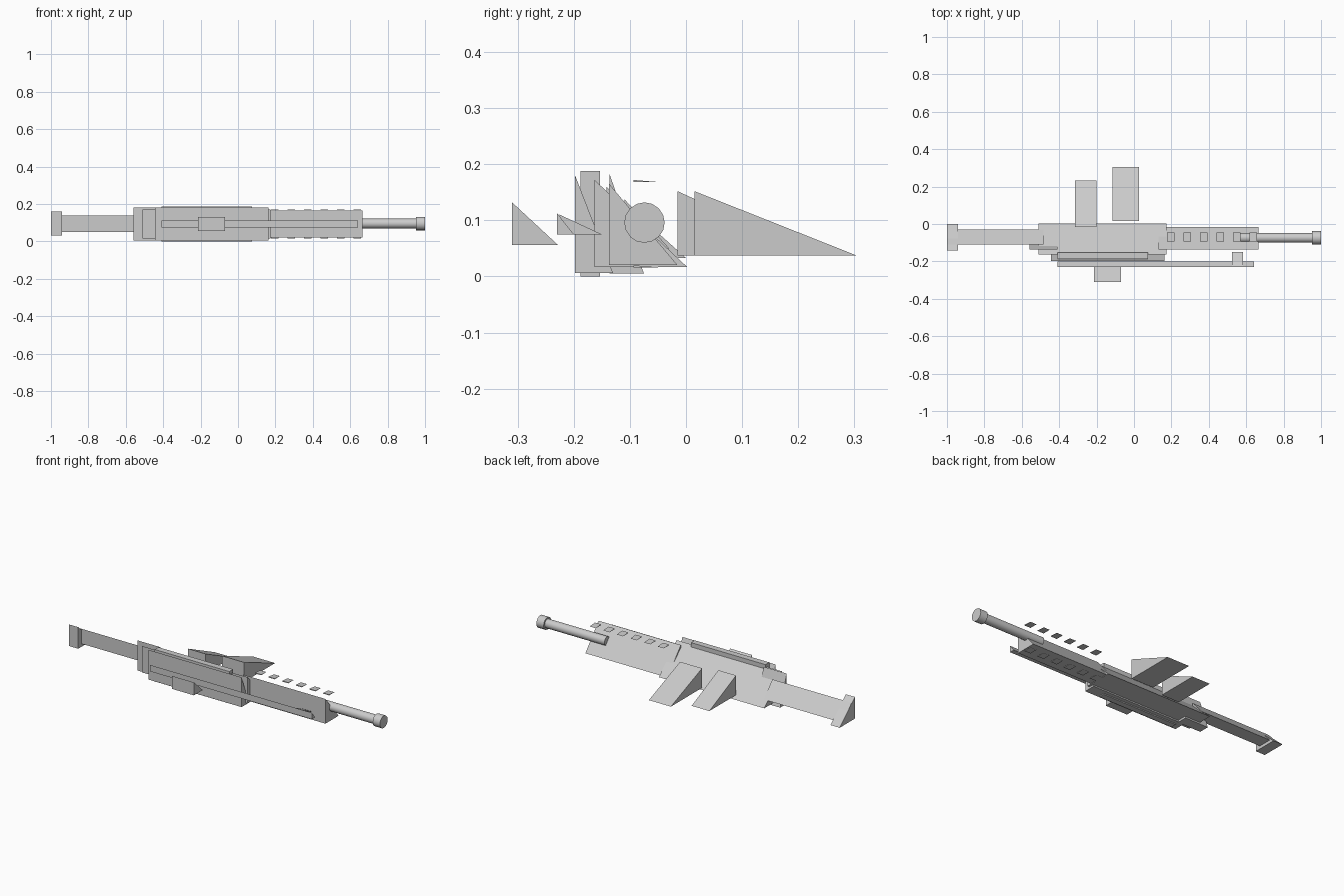
import bpy, bmesh, math

if "Cube" in bpy.data.objects:
    bpy.data.objects.remove(bpy.data.objects["Cube"])

grey = bpy.data.materials.new("plain grey")
grey.diffuse_color = (0.6, 0.6, 0.6, 1)
grey.use_nodes = True
grey.node_tree.nodes["Principled BSDF"].inputs["Base Color"].default_value = grey.diffuse_color


def finish(name, bm):
    bmesh.ops.recalc_face_normals(bm, faces=bm.faces[:])
    mesh = bpy.data.meshes.new(name)
    bm.to_mesh(mesh)
    bm.free()
    mesh.materials.append(grey)
    ob = bpy.data.objects.new(name, mesh)
    bpy.context.collection.objects.link(ob)
    return ob


def prism(name, x0, x1, profile):
    """Extrude a (y, z) profile along x."""
    bm = bmesh.new()
    face = bm.faces.new([bm.verts.new((x0, y, z)) for y, z in profile])
    ext = bmesh.ops.extrude_face_region(bm, geom=[face])
    for v in ext["geom"]:
        if isinstance(v, bmesh.types.BMVert):
            v.co.x = x1
    return finish(name, bm)


def wedge(name, x0, x1, y0, y1, z0, z1):
    """Right-triangle prism: upright at the front, sloping down to the back."""
    return prism(name, x0, x1, [(y0, z0), (y1, z0), (y0, z1)])


def tube(name, x0, x1, r, sides=16):
    ring = [(-0.074 + r * math.cos(2 * math.pi * i / sides),
             0.096 + r * math.sin(2 * math.pi * i / sides)) for i in range(sides)]
    ob = prism(name, x0, x1, ring)
    bpy.ops.object.select_all(action='DESELECT')
    bpy.context.view_layer.objects.active = ob
    ob.select_set(True)
    bpy.ops.object.shade_smooth_by_angle(angle=math.radians(35))
    return ob


# Stock and butt
wedge("butt_plate", -1.0, -0.94, -0.142, 0.0, 0.033, 0.16)
wedge("stock", -1.0, -0.485, -0.11, -0.03, 0.05, 0.138)
wedge("stock_collar", -0.56, -0.41, -0.136, -0.075, 0.005, 0.182)

# Body
wedge("receiver", -0.51, 0.175, -0.163, 0.002, 0.017, 0.172)
wedge("receiver_cover", -0.445, 0.162, -0.198, -0.13, 0.006, 0.181)
prism("top_rail", -0.41, 0.075,
      [(-0.188, 0.0), (-0.153, 0.0), (-0.153, 0.188), (-0.188, 0.188)])
wedge("handguard", 0.13, 0.665, -0.137, -0.015, 0.02, 0.165)

# Front bar with its sight and the side block
wedge("front_bar", -0.41, 0.642, -0.23, -0.2, 0.075, 0.113)
wedge("front_sight", 0.525, 0.583, -0.225, -0.15, 0.075, 0.11)
wedge("side_block", -0.213, -0.07, -0.31, -0.228, 0.056, 0.132)

# Grip and magazine
wedge("grip", -0.315, -0.2, -0.015, 0.233, 0.037, 0.152)
wedge("magazine", -0.115, 0.028, 0.015, 0.305, 0.037, 0.152)

# Two rows of vent plates
for i in range(6):
    x = 0.176 + i * 0.0885
    wedge(f"upper_vent_{i}", x, x + 0.04, -0.094, -0.045, 0.168, 0.172)
    wedge(f"lower_vent_{i}", x, x + 0.04, -0.094, -0.045, 0.016, 0.02)

# Barrel and muzzle
tube("barrel", 0.565, 0.96, 0.026)
tube("muzzle", 0.953, 1.0, 0.036)
